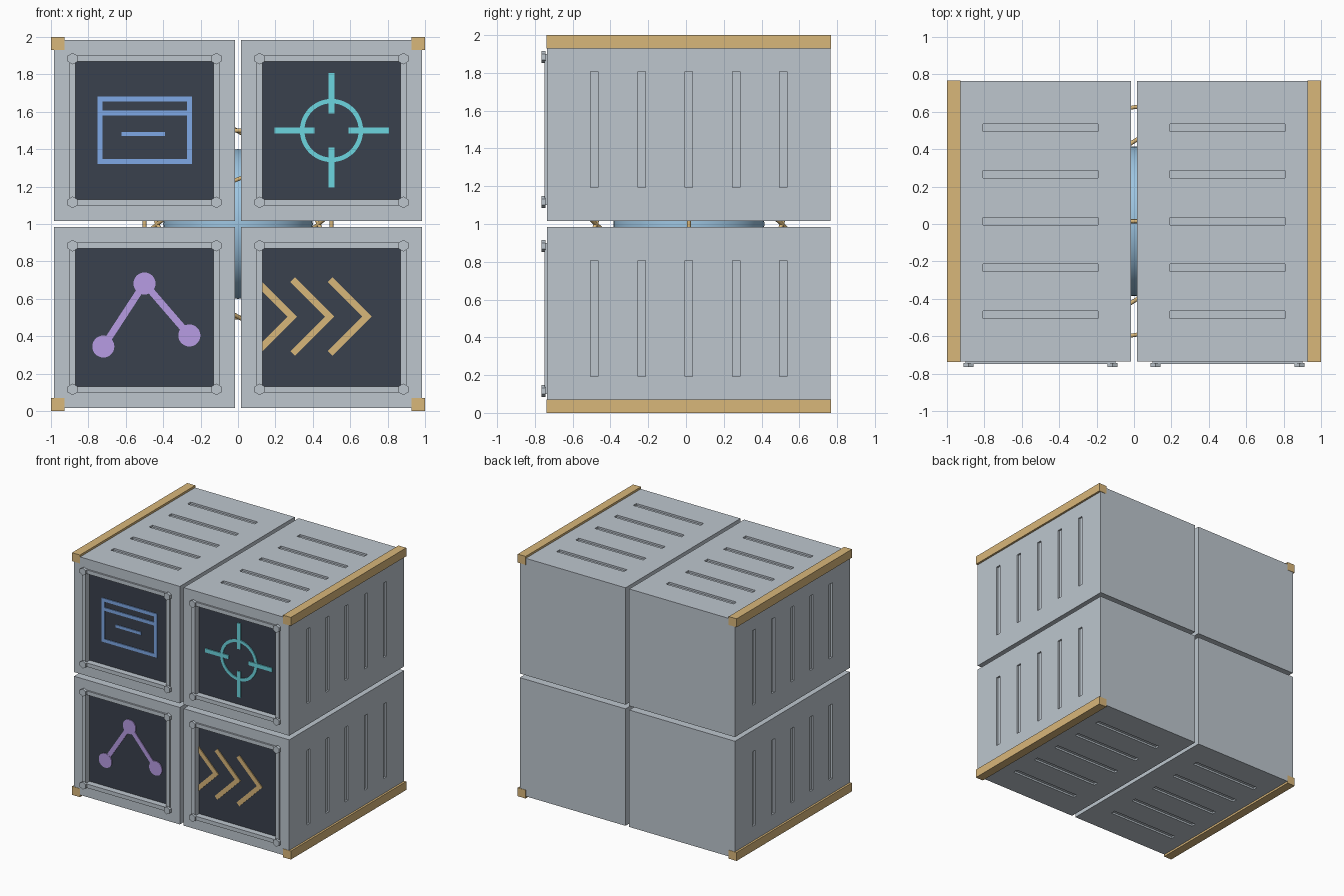
import bpy, bmesh, math
from mathutils import Vector

if "Cube" in bpy.data.objects:
    bpy.data.objects.remove(bpy.data.objects["Cube"], do_unlink=True)

MID = 0.015          # depth centre of the crates
FRONT, BACK = -0.735, 0.765
SCREEN = -0.698      # face of the recessed screens
LOW, HIGH = 0.017, 0.983


def material(name, *srgb):
    rgb = [((c / 255 + 0.055) / 1.055) ** 2.4 for c in srgb]
    m = bpy.data.materials.new(name)
    m.use_nodes = True
    m.diffuse_color = (*rgb, 1)
    m.node_tree.nodes["Principled BSDF"].inputs["Base Color"].default_value = (*rgb, 1)
    return m


grey = material("pale steel", 189, 198, 206)
dark = material("dark screen", 58, 65, 77)
gold = material("brass", 217, 183, 122)
blue = material("icon blue", 126, 168, 230)
teal = material("icon teal", 108, 214, 224)
purple = material("icon purple", 183, 156, 227)
core_blue = material("core blue", 158, 198, 226)


def finish(name, bm, mat):
    bmesh.ops.recalc_face_normals(bm, faces=bm.faces)
    mesh = bpy.data.meshes.new(name)
    bm.to_mesh(mesh)
    bm.free()
    mesh.materials.append(mat)
    ob = bpy.data.objects.new(name, mesh)
    bpy.context.collection.objects.link(ob)
    return ob


def add_box(bm, x, y, z):
    """Box from (low, high) ranges on each axis."""
    verts = bmesh.ops.create_cube(bm, size=1)["verts"]
    for v in verts:
        v.co = [(a + b) / 2 + c * (b - a) for (a, b), c in zip((x, y, z), v.co)]


def add_prism(bm, points, y0, y1):
    """Outline in x and z, extruded along y."""
    face = bm.faces.new([bm.verts.new((x, y0, z)) for x, z in points])
    out = bmesh.ops.extrude_face_region(bm, geom=[face])["geom"]
    bmesh.ops.translate(bm, vec=(0, y1 - y0, 0),
                        verts=[g for g in out if isinstance(g, bmesh.types.BMVert)])


def circle(x, z, r, n):
    return [(x + r * math.sin(math.tau * i / n), z + r * math.cos(math.tau * i / n))
            for i in range(n)]


def add_link(bm, a, b, width, y0, y1):
    a, b = Vector(a), Vector(b)
    d = (b - a).normalized() * width / 2
    s = Vector((-d.y, d.x))
    add_prism(bm, [a + s, b + s, b - s, a - s], y0, y1)


# Crates with a screen recess, and grooves on the outer side and the top or bottom
def crate(name, sx, sz):
    def span(a, b, sign, base=0):
        return tuple(sorted((base + sign * a, base + sign * b)))

    bm = bmesh.new()
    add_box(bm, span(LOW, HIGH, sx), (FRONT, BACK), span(LOW, HIGH, sz, 1))
    body = finish(name, bm, grey)
    bm = bmesh.new()
    add_box(bm, span(0.132, 0.868, sx), (FRONT - 0.1, SCREEN + 0.008),
            span(0.132, 0.868, sz, 1))
    depth = (HIGH - 0.015, HIGH + 0.1)
    slot = (0.193, 0.808)
    for i in range(-2, 3):
        y = MID + i * 0.25
        ys = (y - 0.02, y + 0.02)
        add_box(bm, span(*slot, sx), ys, span(*depth, sz, 1))
        add_box(bm, span(*depth, sx), ys, span(*slot, sz, 1))
    cutter = finish("crate_cutter", bm, grey)
    mod = body.modifiers.new("cuts", 'BOOLEAN')
    mod.operation, mod.solver, mod.object = 'DIFFERENCE', 'EXACT', cutter
    graph = bpy.context.evaluated_depsgraph_get()
    mesh = bpy.data.meshes.new_from_object(body.evaluated_get(graph))
    body.modifiers.clear()
    body.data = mesh
    bpy.data.objects.remove(cutter, do_unlink=True)


# Recessed screen, raised frame and hexagonal bolts on a crate's front
def front_panel(name, cx, cz):
    bm = bmesh.new()
    add_box(bm, (cx - 0.368, cx + 0.368), (SCREEN, SCREEN + 0.009), (cz - 0.368, cz + 0.368))
    finish(name + "_screen", bm, dark)
    bm = bmesh.new()
    depth = (FRONT - 0.014, FRONT)
    for s in (-1, 1):
        a, b = sorted((s * 0.368, s * 0.4))
        add_box(bm, (cx - 0.4, cx + 0.4), depth, (cz + a, cz + b))
        add_box(bm, (cx + a, cx + b), depth, (cz - 0.368, cz + 0.368))
    finish(name + "_frame", bm, grey)
    bm = bmesh.new()
    for dx in (-0.384, 0.384):
        for dz in (-0.384, 0.384):
            add_prism(bm, circle(cx + dx, cz + dz, 0.031, 6), FRONT - 0.03, FRONT - 0.008)
    finish(name + "_bolts", bm, grey)


for side, sx in (("right", -1), ("left", 1)):
    for level, sz in (("lower", -1), ("upper", 1)):
        name = f"{level}_{side}"
        crate(name + "_crate", sx, sz)
        front_panel(name, sx * 0.5, 1 + sz * 0.5)
        # Brass rail along the outer edge
        bm = bmesh.new()
        add_box(bm, sorted((sx * 0.928, sx)), (FRONT - 0.003, BACK + 0.003),
                sorted((1 + sz * 0.93, 1 + sz)))
        finish(name + "_edge_rail", bm, gold)

ICON = (SCREEN - 0.007, SCREEN + 0.001)

# Window icon
bm = bmesh.new()
for z in (1.32, 1.58, 1.655):
    add_box(bm, (-0.752, -0.245), ICON, (z, z + 0.027))
for x in (-0.752, -0.272):
    add_box(bm, (x, x + 0.027), ICON, (1.34, 1.66))
add_box(bm, (-0.624, -0.391), ICON, (1.47, 1.493))
finish("window_icon", bm, blue)

# Crosshair icon
bm = bmesh.new()
outer, inner = (circle(0.5, 1.5, r, 48) for r in (0.169, 0.145))
for i in range(48):
    j = (i + 1) % 48
    add_prism(bm, [outer[i], outer[j], inner[j], inner[i]], *ICON)
for dx, dz in ((1, 0), (-1, 0), (0, 1), (0, -1)):
    add_link(bm, (0.5 + dx * 0.092, 1.5 + dz * 0.092),
             (0.5 + dx * 0.306, 1.5 + dz * 0.306), 0.032, ICON[0] - 0.001, ICON[1])
finish("crosshair_icon", bm, teal)

# Linked nodes icon
bm = bmesh.new()
nodes = [(-0.72, 0.345), (-0.5, 0.682), (-0.26, 0.404)]
for p in nodes:
    add_prism(bm, circle(*p, 0.059, 32), *ICON)
for a, b in zip(nodes, nodes[1:]):
    add_link(bm, a, b, 0.036, ICON[0] + 0.001, ICON[1])
finish("nodes_icon", bm, purple)

# Chevron icon, the first one cut off by the screen edge
bm = bmesh.new()
for tip, end in ((0.315, [(0.183, 0.183), (0.183, 0.133)]),
                 (0.515, [(0.21, 0.21), (0.235, 0.185)]),
                 (0.715, [(0.21, 0.21), (0.235, 0.185)])):
    arm = [(0, 0)] + end + [(0.05, 0)]
    for s in (-1, 1):
        add_prism(bm, [(tip - dx, 0.505 + s * dz) for dx, dz in arm], *ICON)
finish("chevron_icon", bm, gold)

# Core sphere and its orbit rings between the crates
centre = (0, MID, 1)
bpy.ops.mesh.primitive_uv_sphere_add(segments=48, ring_count=24, radius=0.4, location=centre)
core = bpy.context.object
core.name = "core_sphere"
core.data.materials.append(core_blue)
bpy.ops.object.shade_smooth()

shared = Vector((0.42, 0.48, 0))
for name, radius, normal in (
        ("upright_ring", 0.5, Vector((0, 1, 0))),
        ("shallow_ring", 0.655, shared.cross(Vector((0, -0.61, 0.24)))),
        ("steep_ring", 0.655, shared.cross(Vector((0, 0.43, 0.5))))):
    bpy.ops.mesh.primitive_torus_add(
        major_radius=radius, minor_radius=0.011, major_segments=64, minor_segments=8,
        location=centre, rotation=normal.to_track_quat('Z', 'Y').to_euler())
    ring = bpy.context.object
    ring.name = name
    ring.data.materials.append(gold)
    bpy.ops.object.shade_smooth()
